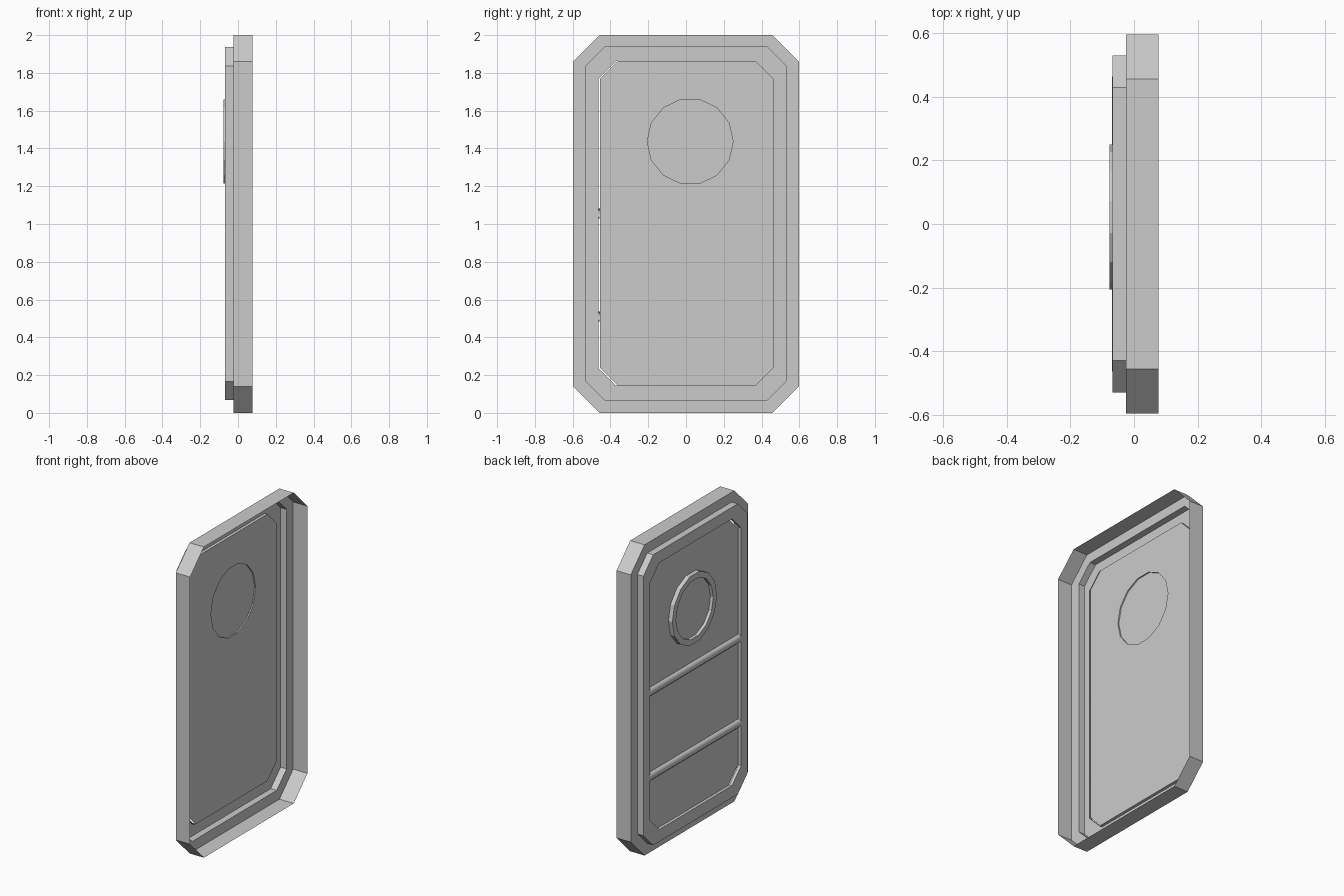
import bpy, bmesh, math

cube = bpy.data.objects.get("Cube")
if cube:
    bpy.data.objects.remove(cube, do_unlink=True)

grey = bpy.data.materials.new("plain_grey")
grey.use_nodes = True
grey.diffuse_color = (0.6, 0.6, 0.6, 1)
grey.node_tree.nodes["Principled BSDF"].inputs["Base Color"].default_value = (0.6, 0.6, 0.6, 1)


def octagon(y0, y1, z0, z1, cut):
    """Chamfered rectangle as (y, z) points."""
    return [(y0 + cut, z0), (y1 - cut, z0), (y1, z0 + cut), (y1, z1 - cut),
            (y1 - cut, z1), (y0 + cut, z1), (y0, z1 - cut), (y0, z0 + cut)]


def circle(radius, sides=14, y=0.022, z=1.437):
    return [(y + radius * math.cos(math.tau * i / sides),
             z + radius * math.sin(math.tau * i / sides)) for i in range(sides)]


def finish(name, bm):
    mesh = bpy.data.meshes.new(name)
    bm.to_mesh(mesh)
    bm.free()
    mesh.materials.append(grey)
    obj = bpy.data.objects.new(name, mesh)
    bpy.context.collection.objects.link(obj)
    return obj


def lofted(name, sections, cap=False, closed=False):
    """Join (x, outline) sections with quads into a shell."""
    bm = bmesh.new()
    loops = [[bm.verts.new((x, y, z)) for y, z in pts] for x, pts in sections]
    pairs = list(zip(loops, loops[1:]))
    if closed:
        pairs.append((loops[-1], loops[0]))
    for a, b in pairs:
        n = len(a)
        for i in range(n):
            j = (i + 1) % n
            bm.faces.new((a[i], b[i], b[j], a[j]))
    if cap:
        bm.faces.new(loops[-1])
    return finish(name, bm)


# Depths of the steps
BACK, LEDGE, FRONT, PANEL, RIM = 0.077, -0.025, -0.068, -0.049, -0.077
DISC = PANEL - 0.008

outer = octagon(-0.597, 0.597, 0, 2, 0.14)
middle = octagon(-0.53, 0.53, 0.067, 1.937, 0.1)
inner = octagon(-0.464, 0.462, 0.145, 1.862, 0.093)

# Stepped thin-walled frame
lofted("stepped_frame", [(BACK, outer), (LEDGE, outer), (LEDGE, middle),
                         (FRONT, middle), (FRONT, inner), (PANEL, inner)])

# Door panel with a round hole and a slim gap on one side
bm = bmesh.new()
edges = []
for pts in (octagon(-0.454, 0.462, 0.145, 1.862, 0.093), circle(0.2275)):
    ring = [bm.verts.new((PANEL, y, z)) for y, z in pts]
    edges += [bm.edges.new((ring[i - 1], ring[i])) for i in range(len(ring))]
bmesh.ops.triangle_fill(bm, edges=edges, use_beauty=True)
bmesh.ops.dissolve_limit(bm, angle_limit=0.01, verts=bm.verts, edges=bm.edges)
finish("door_panel", bm)

# Round window: recessed disc and raised rim
lofted("window_disc", [(PANEL, circle(0.2275)), (DISC, circle(0.2275))], cap=True)
lofted("window_rim", [(DISC, circle(0.2275)), (RIM, circle(0.2275)),
                      (RIM, circle(0.19)), (DISC, circle(0.19))], closed=True)

# Half-round cross bars
for name, height in (("upper_bar", 1.055), ("lower_bar", 0.51)):
    bm = bmesh.new()
    arc = [(PANEL - 0.02 * math.sin(math.pi * i / 6),
            height + 0.026 * math.cos(math.pi * i / 6)) for i in range(7)]
    ends = [[bm.verts.new((x, y, z)) for x, z in arc] for y in (-0.464, 0.464)]
    for i in range(6):
        bm.faces.new((ends[0][i], ends[0][i + 1], ends[1][i + 1], ends[1][i])).smooth = True
    for end in ends:
        bm.faces.new(end)
    bmesh.ops.recalc_face_normals(bm, faces=bm.faces)
    finish(name, bm)
